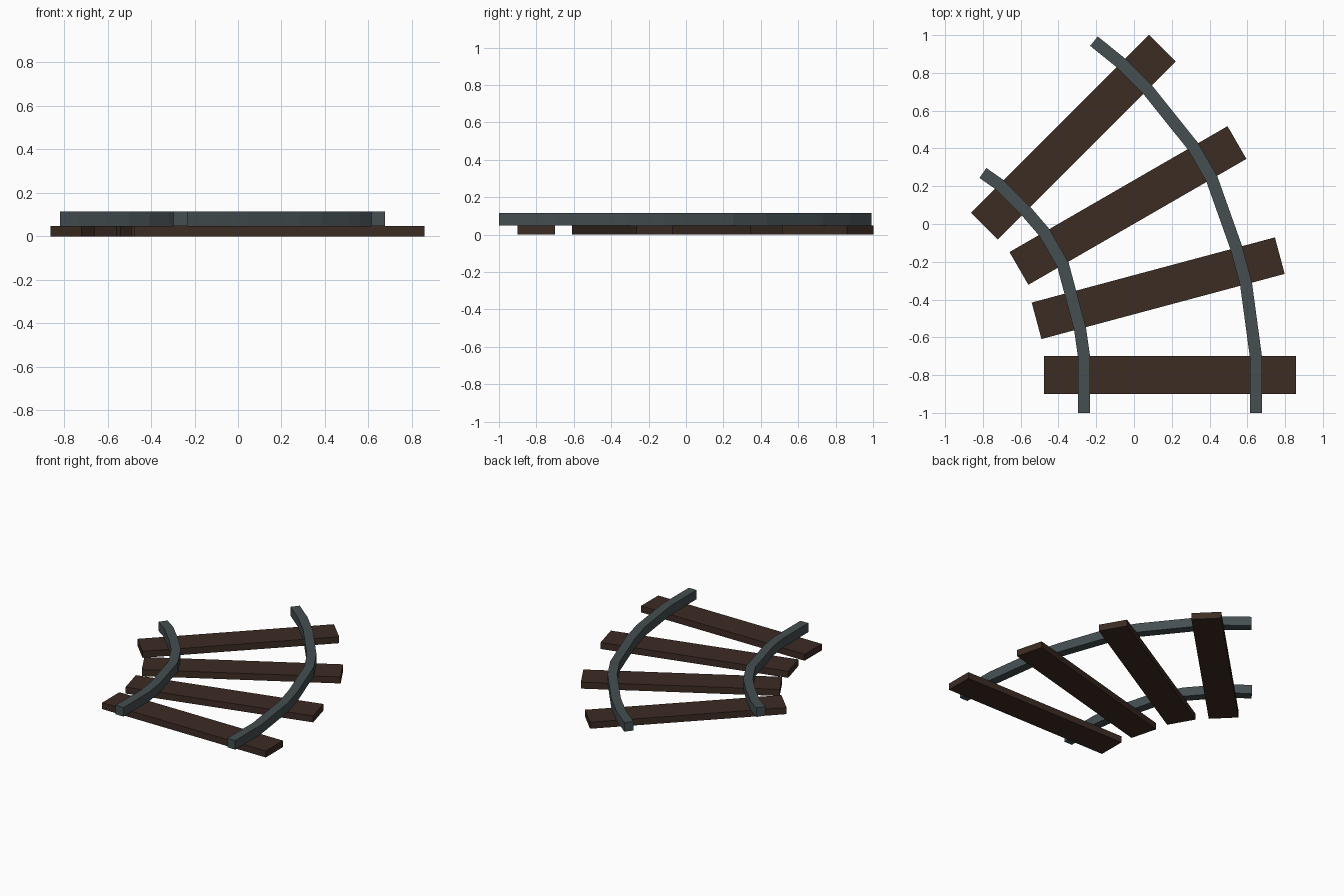
import bpy, bmesh, math
from mathutils import Vector, Matrix

if "Cube" in bpy.data.objects:
    bpy.data.objects.remove(bpy.data.objects["Cube"])

def material(name, rgb):
    m = bpy.data.materials.new(name)
    m.diffuse_color = (*rgb, 1)
    m.use_nodes = True
    m.node_tree.nodes["Principled BSDF"].inputs["Base Color"].default_value = m.diffuse_color
    return m

WOOD = material("dark_wood", (0.046, 0.025, 0.017))
STEEL = material("grey_steel", (0.058, 0.077, 0.083))

def add_object(name, bm, mat):
    bmesh.ops.recalc_face_normals(bm, faces=bm.faces)
    me = bpy.data.meshes.new(name)
    bm.to_mesh(me)
    bm.free()
    me.materials.append(mat)
    ob = bpy.data.objects.new(name, me)
    bpy.context.collection.objects.link(ob)

SLEEPER = (1.333, 0.2, 0.048)   # length, width, height
GAUGE, RAIL_W, RAIL_TOP = 0.455, 0.064, 0.115

# sleeper centres and turn angles along the curve
STOPS = [((0.19, -0.80), 0), ((0.128, -0.34), 15), ((-0.032, 0.098), 30), ((-0.32, 0.46), 45)]

# sleepers
for i, ((x, y), a) in enumerate(STOPS):
    bm = bmesh.new()
    mat = (Matrix.Translation((x, y, SLEEPER[2] / 2))
           @ Matrix.Rotation(math.radians(a), 4, 'Z') @ Matrix.Diagonal((*SLEEPER, 1)))
    bmesh.ops.create_cube(bm, size=1, matrix=mat)
    add_object(f"sleeper_{i + 1}", bm, WOOD)

# rails: straight over each sleeper, mitred at the sleeper edges
def rail(name, side, end):
    path = [Vector((0.19 + side * GAUGE, -1.0))]
    for (x, y), a in STOPS:
        r = math.radians(a)
        across = Vector((math.cos(r), math.sin(r)))
        along = Vector((-math.sin(r), math.cos(r)))
        mid = Vector((x, y)) + across * side * GAUGE
        path += [mid - along * 0.1, mid + along * 0.1]
    path.append(Vector(end))
    bm = bmesh.new()
    rings = []
    for i, p in enumerate(path):
        d_in = (p - path[i - 1]).normalized() if i else None
        d_out = (path[i + 1] - p).normalized() if i < len(path) - 1 else d_in
        d_in = d_in or d_out
        d = (d_in + d_out).normalized()
        n = Vector((d.y, -d.x)) * (RAIL_W / 2) / d.dot(d_in)
        rings.append([bm.verts.new((p.x + s * n.x, p.y + s * n.y, z)) for s, z in
                      ((-1, SLEEPER[2]), (1, SLEEPER[2]), (1, RAIL_TOP), (-1, RAIL_TOP))])
    for a, b in zip(rings, rings[1:]):
        for k in range(4):
            bm.faces.new((a[k], a[(k + 1) % 4], b[(k + 1) % 4], b[k]))
    bm.faces.new(rings[0])
    bm.faces.new(rings[-1])
    add_object(name, bm, STEEL)

rail("inner_rail", -1, (-0.80, 0.27))
rail("outer_rail", 1, (-0.212, 0.968))
